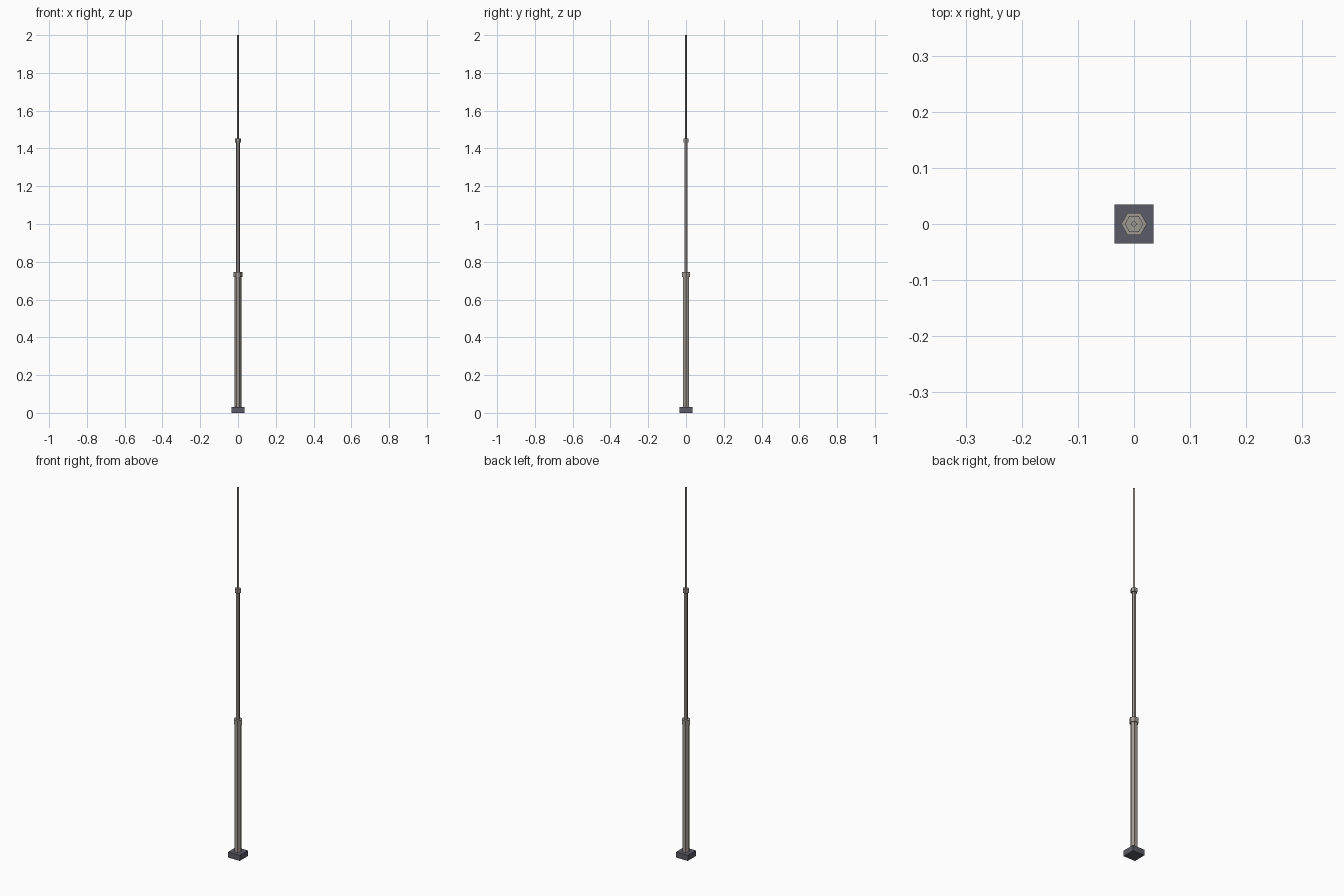
import bpy, math

if "Cube" in bpy.data.objects:
    bpy.data.objects.remove(bpy.data.objects["Cube"])

def material(name, rgb):
    m = bpy.data.materials.new(name)
    m.diffuse_color = (*rgb, 1)
    m.use_nodes = True
    m.node_tree.nodes["Principled BSDF"].inputs["Base Color"].default_value = m.diffuse_color
    return m

dark = material("dark slate", (0.105, 0.105, 0.135))
metal = material("warm grey metal", (0.35, 0.315, 0.29))

def prism(name, sides, radius, z0, z1, mat, turn=0.0):
    """Upright prism with its first corner on +x, turned about z."""
    pts = [(radius * math.cos(turn + 2 * math.pi * i / sides),
            radius * math.sin(turn + 2 * math.pi * i / sides)) for i in range(sides)]
    verts = [(x, y, z) for z in (z0, z1) for x, y in pts]
    faces = [tuple(reversed(range(sides))), tuple(range(sides, 2 * sides))]
    faces += [(i, (i + 1) % sides, (i + 1) % sides + sides, i + sides) for i in range(sides)]
    me = bpy.data.meshes.new(name)
    me.from_pydata(verts, [], faces)
    me.materials.append(mat)
    ob = bpy.data.objects.new(name, me)
    bpy.context.collection.objects.link(ob)
    return ob

# square foot
prism("base_block", 4, 0.035 * math.sqrt(2), 0, 0.03, dark, math.pi / 4)
# telescoping sections with collars
prism("lower_tube", 6, 0.018, 0.03, 0.73, metal)
prism("lower_collar", 6, 0.023, 0.72, 0.746, metal)
prism("middle_tube", 6, 0.0095, 0.74, 1.44, metal)
prism("upper_collar", 6, 0.0165, 1.432, 1.452, metal)
prism("whip_tip", 4, 0.006, 1.45, 2.0, metal)
